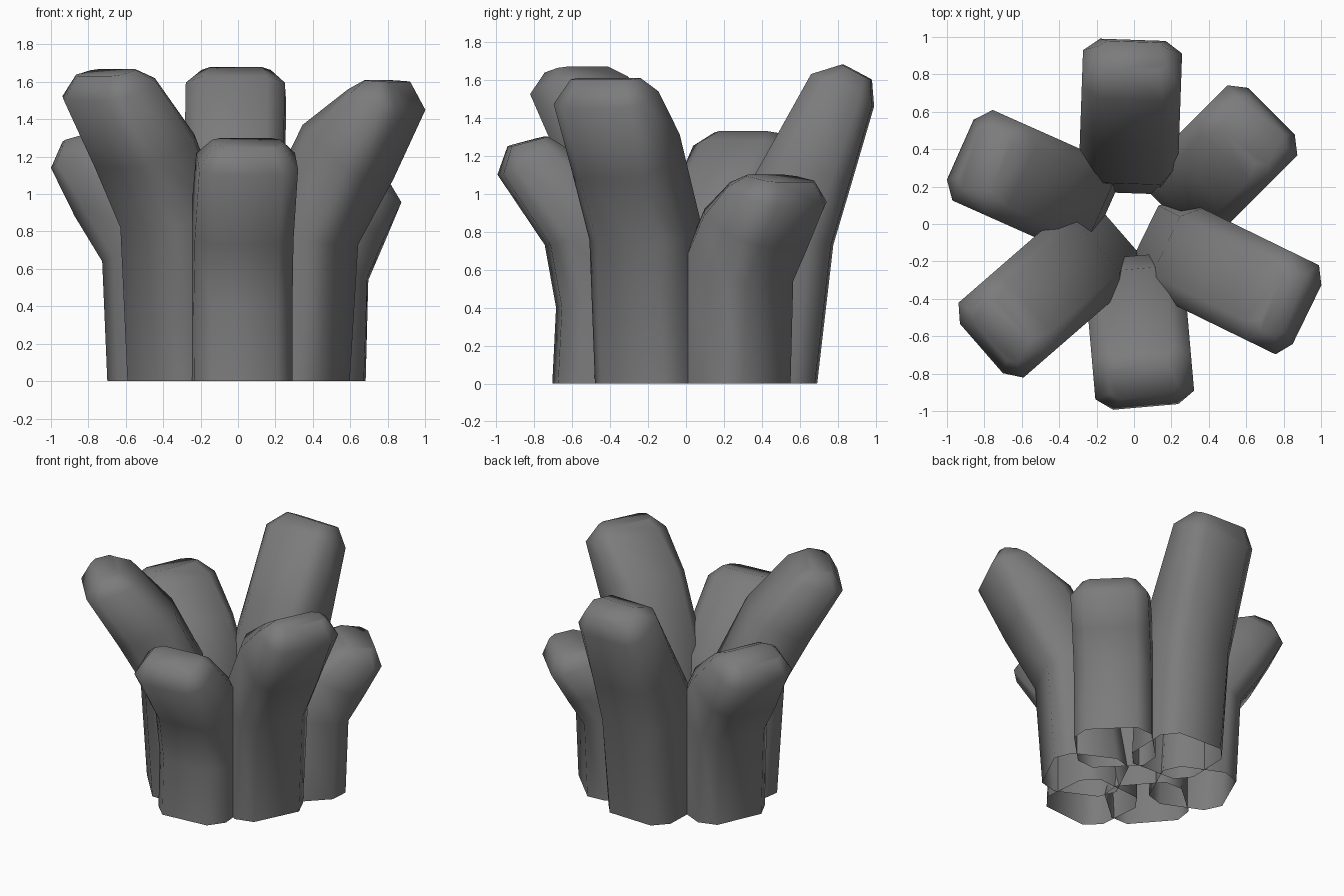
import bpy
import bmesh
from math import radians, cos, sin
from mathutils import Vector

if "Cube" in bpy.data.objects:
    bpy.data.objects.remove(bpy.data.objects["Cube"])

stone = bpy.data.materials.new("dark grey stone")
stone.use_nodes = True
GREY = (0.2, 0.2, 0.2, 1)
stone.diffuse_color = GREY
stone.node_tree.nodes["Principled BSDF"].inputs["Base Color"].default_value = GREY

HALF_WIDTH = 0.265
CHAMFER = 0.09


def ring(bm, base, out, inner, outer, half, chamfer):
    """Chamfered rectangle spanning an inner and an outer (offset, height)."""
    side = Vector((-out.y, out.x, 0))
    wide, slim = half, half - chamfer
    outline = [(0, -slim), (0, slim), (0.2, wide), (0.8, wide),
               (1, slim), (1, -slim), (0.8, -wide), (0.2, -wide)]
    verts = []
    for t, lateral in outline:
        s = inner[0] + (outer[0] - inner[0]) * t
        z = inner[1] + (outer[1] - inner[1]) * t
        verts.append(bm.verts.new(base + out * s + side * lateral + Vector((0, 0, z))))
    return verts


def stalk(name, center, lean_deg, profile):
    """Open-bottomed stalk that bends outward and ends in a bevelled cap."""
    bm = bmesh.new()
    base = Vector((*center, 0))
    out = Vector((cos(radians(lean_deg)), sin(radians(lean_deg)), 0))
    sections = [((-0.26, 0), (0.26, 0))] + profile
    rings = [ring(bm, base, out, inner, outer, HALF_WIDTH, CHAMFER)
             for inner, outer in sections[:-1]]
    rings.append(ring(bm, base, out, *sections[-1], HALF_WIDTH - 0.08, 0.05))
    for low, high in zip(rings, rings[1:]):
        for j in range(8):
            k = (j + 1) % 8
            bm.faces.new((low[j], low[k], high[k], high[j]))
    cap = bm.faces.new(rings[-1])
    bmesh.ops.recalc_face_normals(bm, faces=bm.faces)
    # the cap must look upward
    cap.normal_update()
    if cap.normal.z < 0:
        bmesh.ops.reverse_faces(bm, faces=bm.faces)
    mesh = bpy.data.meshes.new(name)
    bm.to_mesh(mesh)
    bm.free()
    mesh.materials.append(stone)
    obj = bpy.data.objects.new(name, mesh)
    bpy.context.collection.objects.link(obj)
    bpy.ops.object.select_all(action="DESELECT")
    obj.select_set(True)
    bpy.context.view_layer.objects.active = obj
    bpy.ops.object.shade_smooth_by_angle(angle=radians(70))


# Each section: inner edge, outer edge as (outward offset, height); last is the cap
stalk("back_stalk", (-0.025, 0.425), 88, [
    ((-0.21, 0.83), (0.345, 0.73)),
    ((0.0, 1.2), (0.44, 1.05)),
    ((0.24, 1.63), (0.56, 1.46)),
    ((0.40, 1.68), (0.55, 1.60))])
stalk("back_left_stalk", (0.375, 0.243), 45, [
    ((-0.21, 0.62), (0.28, 0.54)),
    ((-0.03, 0.92), (0.39, 0.72)),
    ((0.16, 1.06), (0.51, 0.93)),
    ((0.25, 1.10), (0.47, 1.06))])
stalk("front_left_stalk", (0.287, -0.173), -26, [
    ((-0.13, 0.85), (0.31, 0.73)),
    ((0.15, 1.37), (0.52, 1.08)),
    ((0.42, 1.56), (0.71, 1.45)),
    ((0.50, 1.61), (0.64, 1.60))])
stalk("front_stalk", (0.015, -0.43), -85, [
    ((-0.26, 0.45), (0.24, 0.40)),
    ((-0.19, 0.85), (0.30, 0.73)),
    ((0.23, 1.25), (0.55, 1.10)),
    ((0.31, 1.30), (0.50, 1.25))])
stalk("front_right_stalk", (-0.28, -0.20), 221, [
    ((-0.12, 0.90), (0.31, 0.82)),
    ((0.09, 1.32), (0.49, 1.14)),
    ((0.37, 1.62), (0.71, 1.50)),
    ((0.48, 1.67), (0.65, 1.63))])
stalk("back_right_stalk", (-0.39, 0.157), 156, [
    ((-0.23, 0.75), (0.29, 0.64)),
    ((-0.03, 1.07), (0.45, 0.88)),
    ((0.23, 1.28), (0.59, 1.14)),
    ((0.35, 1.33), (0.54, 1.28))])
